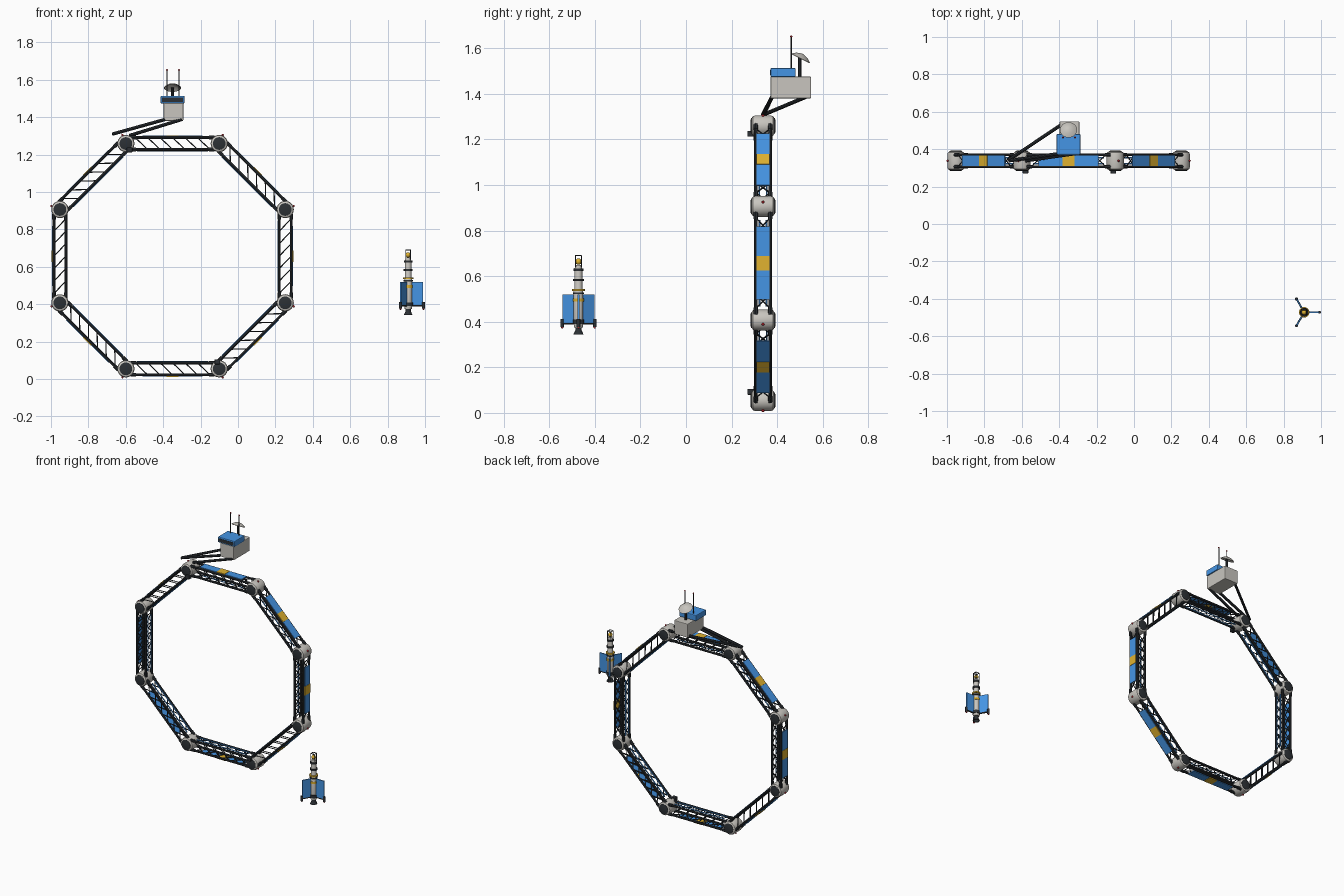
import bpy, bmesh, math
from mathutils import Vector as V, Matrix

if "Cube" in bpy.data.objects:
    bpy.data.objects.remove(bpy.data.objects["Cube"])

def mat(name, c):
    m = bpy.data.materials.new(name)
    m.diffuse_color = (*c, 1)
    m.use_nodes = True
    m.node_tree.nodes["Principled BSDF"].inputs["Base Color"].default_value = m.diffuse_color
    return m

BLUE = mat("blue", (0.06, 0.30, 0.78))
DARK = mat("dark", (0.025, 0.03, 0.035))
PALE = mat("pale", (0.58, 0.56, 0.52))
GOLD = mat("gold", (0.75, 0.45, 0.03))
RED = mat("red", (0.5, 0.02, 0.03))
X, Y, Z = V((1, 0, 0)), V((0, 1, 0)), V((0, 0, 1))

def finish(name, bm, m, smooth=True):
    bmesh.ops.recalc_face_normals(bm, faces=bm.faces)
    me = bpy.data.meshes.new(name)
    bm.to_mesh(me)
    bm.free()
    me.materials.append(m)
    ob = bpy.data.objects.new(name, me)
    bpy.context.collection.objects.link(ob)
    if smooth:
        bpy.ops.object.select_all(action='DESELECT')
        ob.select_set(True)
        bpy.context.view_layer.objects.active = ob
        bpy.ops.object.shade_smooth_by_angle(angle=math.radians(35))
    return ob

def rods(name, segs, r, m, sides=8):
    bm = bmesh.new()
    for a, b in segs:
        a, b = V(a), V(b)
        d = b - a
        M = Matrix.Translation((a + b) / 2) @ d.to_track_quat('Z', 'Y').to_matrix().to_4x4()
        bmesh.ops.create_cone(bm, cap_ends=True, segments=sides, radius1=r, radius2=r, depth=d.length, matrix=M)
    return finish(name, bm, m)

def boxes(name, items, m, bevel=0.0):
    """items: (centre, size, axes) with axes = three direction vectors"""
    bm = bmesh.new()
    for c, s, ax in items:
        R = Matrix(ax).transposed().to_4x4()
        bmesh.ops.create_cube(bm, size=1, matrix=Matrix.Translation(c) @ R @ Matrix.Diagonal((*s, 1)))
    if bevel:
        bmesh.ops.bevel(bm, geom=bm.edges[:], offset=bevel, segments=2, affect='EDGES', profile=0.5)
    return finish(name, bm, m, False)

def balls(name, pts, r, m):
    bm = bmesh.new()
    for p in pts:
        bmesh.ops.create_uvsphere(bm, u_segments=12, v_segments=8, radius=r, matrix=Matrix.Translation(p))
    return finish(name, bm, m)

def lathes(name, places, axis, prof, m, n=24):
    """spin a (radius, height) profile about an axis at each place"""
    bm = bmesh.new()
    q = V(axis).to_track_quat('Z', 'Y')
    for p in places:
        rings = [[bm.verts.new(V(p) + q @ V((r * math.cos(2 * math.pi * k / n), r * math.sin(2 * math.pi * k / n), h)))
                  for k in range(n)] for r, h in prof]
        for a, b in zip(rings, rings[1:]):
            for k in range(n):
                bm.faces.new((a[k], a[(k + 1) % n], b[(k + 1) % n], b[k]))
        bm.faces.new(rings[0])
        bm.faces.new(rings[-1])
    return finish(name, bm, m)

# --- octagonal ring ---
C = V((-0.35, 0.338, 0.657))
def around(deg, R):
    a = math.radians(deg)
    return C + V((math.cos(a), 0, math.sin(a))) * R
nodes = [around(22.5 + 45 * i, 0.652) for i in range(8)]
lathes("ring_joints", nodes, Y, [(0.034, -0.05), (0.043, -0.044), (0.046, -0.034),
                                 (0.046, 0.034), (0.043, 0.044), (0.034, 0.05)], PALE)
lathes("joint_caps", nodes, Y, [(0.028, -0.054), (0.034, -0.052), (0.034, 0.052), (0.028, 0.054)], DARK)
balls("joint_lamps", [around(22.5 + 45 * i, 0.701) for i in range(8)], 0.006, RED)

chords, sleeves, braces, conduits, panels, bands = [], [], [], [], [], []
H, L, BAYS = 0.032, 0.2, 6
for i in range(8):
    p, q = nodes[i], nodes[(i + 1) % 8]
    mid, u = (p + q) / 2, (q - p).normalized()
    n = (mid - C).normalized()
    at = lambda t, a, b: mid + u * t + n * (a * H) + Y * (b * H)
    for a in (-1, 1):
        for b in (-1, 1):
            chords.append((at(-0.235, a, b), at(0.235, a, b)))
            for s in (-1, 1):
                sleeves.append((at(s * 0.195, a, b), at(s * 0.225, a, b)))
    for k in range(BAYS):
        t0, t1 = -L + 2 * L * k / BAYS, -L + 2 * L * (k + 1) / BAYS
        for s in (-1, 1):
            braces.append((at(t0, -1, s), at(t1, 1, s)))      # front and back faces
            braces.append((at(t0, s, -1), at(t1, s, 1)))      # inner and outer faces
            braces.append((at(t0, s, 1), at(t1, s, -1)))
    for b in (-0.5, 0.5):
        conduits.append((at(-0.19, -1.2, b), at(0.19, -1.2, b)))
    panels.append((mid + n * 0.039, (0.32, 0.056, 0.006), (u, Y, n)))
    bands.append((mid + n * 0.040, (0.062, 0.058, 0.008), (u, Y, n)))
rods("truss_chords", chords, 0.0075, DARK)
rods("chord_sleeves", sleeves, 0.010, DARK)
rods("truss_braces", braces, 0.003, DARK, 6)
rods("inner_conduits", conduits, 0.004, BLUE, 6)
boxes("ring_panels", panels, BLUE)
boxes("panel_bands", bands, GOLD)

# sensor boxes on two opposite joints
sens = [V((-0.58, 0.285, 1.225)), V((-0.11, 0.285, 0.092))]
boxes("joint_sensors", [(c, (0.03, 0.03, 0.026), (X, Y, Z)) for c in sens], DARK, 0.003)

# --- control cabin above the ring ---
boxes("cabin_body", [(V((-0.345, 0.46, 1.428)), (0.105, 0.178, 0.095), (X, Y, Z))], PALE, 0.004)
boxes("cabin_roof", [(V((-0.35, 0.426, 1.494)), (0.128, 0.11, 0.04), (X, Y, Z))], BLUE, 0.005)
boxes("cabin_window", [(V((-0.35, 0.372, 1.493)), (0.112, 0.006, 0.022), (X, Y, Z))], DARK)
rods("cabin_struts", [((-0.67, 0.338, 1.31), (-0.39, 0.378, 1.388)),
                      ((-0.58, 0.338, 1.302), (-0.30, 0.378, 1.388)),
                      ((-0.67, 0.343, 1.31), (-0.39, 0.53, 1.388))], 0.009, DARK)
ant = [(x, 0.462) for x in (-0.38, -0.315)]
rods("antennas", [((x, y, 1.51), (x, y, 1.652)) for x, y in ant], 0.003, DARK, 6)
balls("antenna_tips", [(x, y, 1.652) for x, y in ant], 0.005, RED)
rods("dish_stem", [((-0.35, 0.50, 1.47), (-0.35, 0.50, 1.56))], 0.008, DARK)
lathes("dish", [(-0.35, 0.502, 1.555)], (0, 0.45, 0.9),
       [(0.003, 0.018), (0.025, 0.012), (0.044, 0), (0.046, 0.002), (0.027, 0.016), (0.004, 0.023)], PALE)

# --- small three-finned probe ---
P = V((0.91, -0.472, 0))
def probe(name, prof, m):
    return lathes(name, [P], Z, prof, m, 20)
probe("probe_body", [(0.019, 0.375), (0.021, 0.39), (0.021, 0.535), (0.017, 0.545),
                     (0.017, 0.63), (0.014, 0.65)], PALE)
probe("probe_nozzle", [(0.014, 0.38), (0.014, 0.362), (0.023, 0.343), (0.019, 0.343), (0.01, 0.365)], DARK)
for k, (z, r, h, m) in enumerate([(0.40, 0.025, 0.02, DARK), (0.495, 0.0235, 0.014, GOLD),
                                  (0.54, 0.028, 0.008, GOLD), (0.525, 0.025, 0.008, DARK),
                                  (0.583, 0.024, 0.01, DARK), (0.628, 0.022, 0.012, DARK)]):
    probe(f"probe_ring_{k + 1}", [(r, z - h / 2), (r, z + h / 2)], m)
balls("probe_beacon", [P + Z * 0.664], 0.014, GOLD)
cage = [P + V((sx * 0.013, sy * 0.013, 0)) for sx, sy in ((-1, -1), (1, -1), (1, 1), (-1, 1))]
rods("probe_cage", [(c + Z * 0.64, c + Z * 0.69) for c in cage] +
     [(cage[i] + Z * 0.69, cage[(i + 1) % 4] + Z * 0.69) for i in range(4)], 0.0025, DARK, 6)

fins, spars, pods, lamps = [], [], [], []
for k in range(3):
    a = math.radians(120 * k)
    d, t = V((math.cos(a), math.sin(a), 0)), V((-math.sin(a), math.cos(a), 0))
    fins.append((P + d * 0.05 + Z * 0.455, (0.06, 0.007, 0.13), (d, t, Z)))
    spars.append((P + d * 0.015 + Z * 0.392, P + d * 0.085 + Z * 0.392))
    pods.append((P + d * 0.082 + Z * 0.377, P + d * 0.082 + Z * 0.412))
    lamps.append(P + d * 0.082 + Z * 0.375)
boxes("probe_fins", fins, BLUE)
rods("fin_spars", spars, 0.005, DARK)
rods("fin_pods", pods, 0.008, DARK, 12)
balls("fin_lamps", lamps, 0.005, RED)
